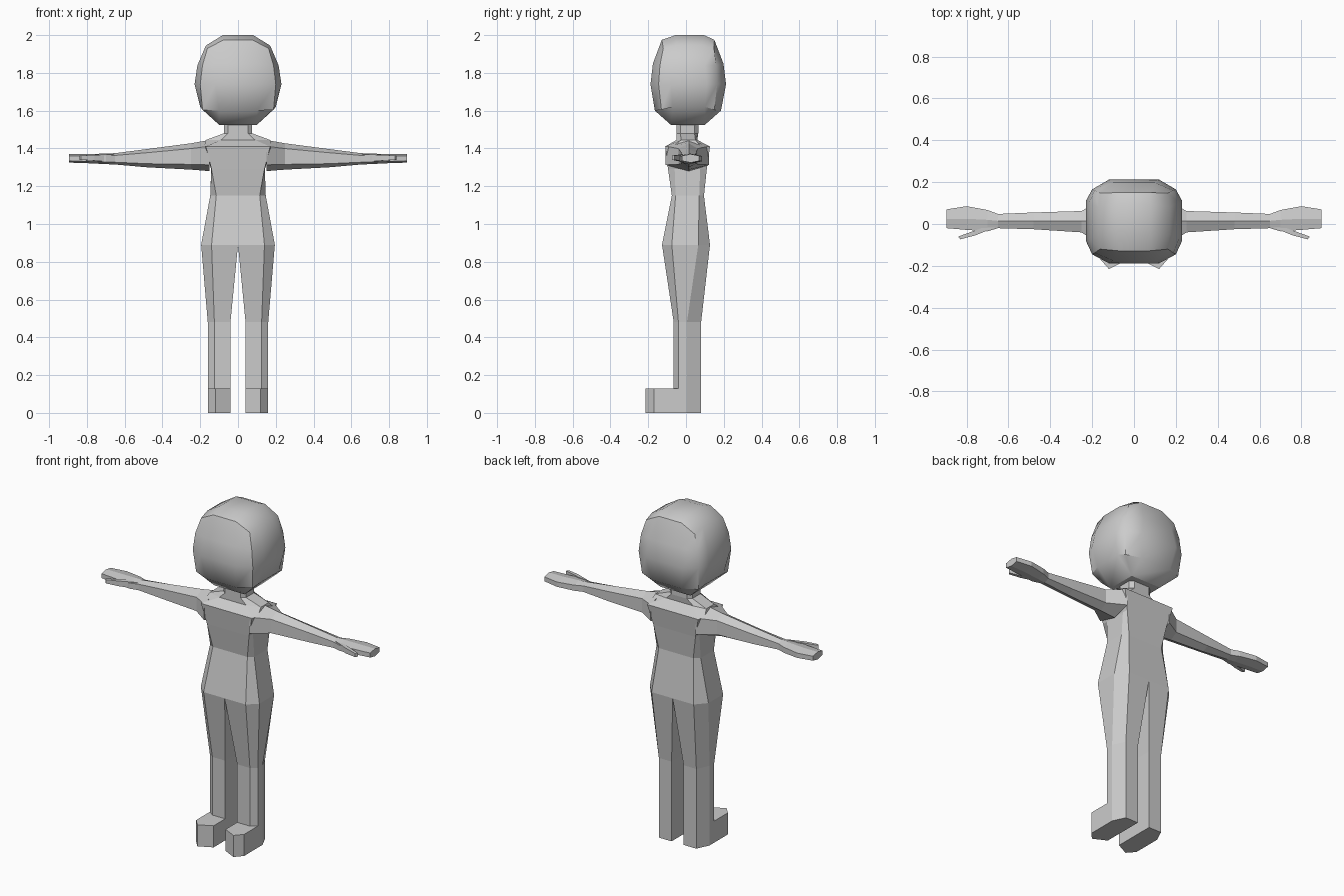
import bpy, bmesh, math

if "Cube" in bpy.data.objects:
    bpy.data.objects.remove(bpy.data.objects["Cube"])

grey = bpy.data.materials.new("plain_grey")
grey.diffuse_color = (0.6, 0.6, 0.6, 1)
grey.use_nodes = True
grey.node_tree.nodes["Principled BSDF"].inputs["Base Color"].default_value = grey.diffuse_color


def finish(name, bm, mirror=False, smooth=None):
    """Turn a bmesh into a named object, mirrored left to right if asked."""
    if mirror:
        copy = bmesh.ops.duplicate(bm, geom=bm.verts[:] + bm.edges[:] + bm.faces[:])["geom"]
        for v in copy:
            if isinstance(v, bmesh.types.BMVert):
                v.co.x *= -1
    bmesh.ops.recalc_face_normals(bm, faces=bm.faces[:])
    me = bpy.data.meshes.new(name)
    bm.to_mesh(me)
    bm.free()
    me.materials.append(grey)
    ob = bpy.data.objects.new(name, me)
    bpy.context.collection.objects.link(ob)
    if smooth:
        bpy.context.view_layer.objects.active = ob
        ob.select_set(True)
        bpy.ops.object.shade_smooth_by_angle(angle=math.radians(smooth))
        ob.select_set(False)
    return ob


def loft(bm, rings, cap_start=True, cap_end=True):
    """Bridge closed rings of equal length."""
    vs = [[bm.verts.new(p) for p in r] for r in rings]
    n = len(vs[0])
    for a, b in zip(vs, vs[1:]):
        for i in range(n):
            j = (i + 1) % n
            bm.faces.new((a[i], a[j], b[j], b[i]))
    if cap_start:
        bm.faces.new(vs[0])
    if cap_end:
        bm.faces.new(vs[-1])
    return vs


# Torso and neck: eight-sided rings (z, front x, side x, front y, side y pair, back y)
def torso_ring(z, fx, sx, yf, sf, sb, yb):
    half = [(fx, yf), (sx, sf), (sx, sb), (fx, yb)]
    return [(x, y, z) for x, y in half] + [(-x, y, z) for x, y in reversed(half)]


bm = bmesh.new()
loft(bm, [torso_ring(*r) for r in (
    (0.89, 0.14, 0.195, -0.127, -0.075, 0.065, 0.127),
    (1.15, 0.115, 0.147, -0.075, -0.055, 0.07, 0.095),
    (1.29, 0.14, 0.142, -0.095, -0.06, 0.075, 0.11),
    (1.41, 0.17, 0.18, -0.11, -0.07, 0.08, 0.127),
    (1.445, 0.09, 0.17, -0.05, -0.025, 0.05, 0.06),
    (1.48, 0.052, 0.075, -0.05, -0.03, 0.045, 0.065),
    (1.55, 0.052, 0.075, -0.05, -0.03, 0.045, 0.065))], cap_start=False)
finish("torso", bm)

# Legs: six-sided, tapering from the hip to the knee, then straight
hip = [(0, -0.127), (0.14, -0.127), (0.195, -0.075), (0.195, 0.065), (0.14, 0.127), (0, 0.127)]
shin = [(0.04, -0.065), (0.125, -0.065), (0.16, -0.04), (0.16, 0.005), (0.125, 0.08), (0.04, 0.08)]
bm = bmesh.new()
loft(bm, [[(x, y, z) for x, y in ring] for ring, z in ((hip, 0.89), (shin, 0.48), (shin, 0))],
     cap_start=False)
finish("legs", bm, mirror=True)

# Feet: blocks with a pointed toe in front of each leg
sole = [(0.04, -0.065), (0.04, -0.175), (0.12, -0.215), (0.16, -0.17), (0.16, -0.04), (0.125, -0.065)]
bm = bmesh.new()
loft(bm, [[(x, y, z) for x, y in sole] for z in (0, 0.13)])
finish("feet", bm, mirror=True)


# Arms and hands: six-sided rings (x, front y, ridge y, back y, bottom z, top z)
def arm_ring(x, yf, ym, yb, zb, zt):
    d = (zt - zb) * 0.2
    return [(x, yf, zb + d), (x, yf, zt - d), (x, ym, zt),
            (x, yb, zt - d), (x, yb, zb + d), (x, ym, zb)]


bm = bmesh.new()
loft(bm, [arm_ring(*r) for r in (
    (0.15, -0.108, 0.015, 0.122, 1.28, 1.445),
    (0.25, -0.04, 0.015, 0.062, 1.288, 1.427),
    (0.48, -0.025, 0.015, 0.055, 1.30, 1.397),
    (0.65, -0.02, 0.015, 0.048, 1.315, 1.375),
    (0.70, -0.035, 0.02, 0.067, 1.317, 1.373),
    (0.80, -0.028, 0.025, 0.085, 1.322, 1.37),
    (0.895, -0.02, 0.025, 0.07, 1.325, 1.37))])
finish("arms", bm, mirror=True)

# Thumbs: small tapered blocks in front of the hands
bm = bmesh.new()
loft(bm, [[(x0, y0, zb), (x0, y0, zt), (x1, y1, zt), (x1, y1, zb)] for x0, y0, x1, y1, zb, zt in (
    (0.66, -0.015, 0.73, -0.02, 1.33, 1.368),
    (0.76, -0.055, 0.77, -0.035, 1.335, 1.366),
    (0.83, -0.073, 0.84, -0.06, 1.34, 1.362))])
finish("thumbs", bm, mirror=True)


# Head: rounded box from twelve-point rings; side, front and corner heights may differ
def head_ring(side, corner, front, back):
    (X, s0, s1, zs), (cx, c0, c1, zc), (fx, yf, zf), (bx, yb, zk) = side, corner, front, back
    right = [(fx, yf, zf), (cx, c0, zc), (X, s0, zs), (X, s1, zs), (cx, c1, zc), (bx, yb, zk)]
    return right + [(-x, y, z) for x, y, z in reversed(right)]


def head_cap(bm, r, inner):
    """Close a twelve-point ring with a three by three grid."""
    a, b, c, d = [bm.verts.new(p) for p in inner]  # front right, back right, back left, front left
    for f in ((r[0], r[1], r[2], a), (a, r[2], r[3], b), (b, r[3], r[4], r[5]),
              (b, r[5], r[6], c), (c, r[6], r[7], r[8]), (c, r[8], r[9], d),
              (d, r[9], r[10], r[11]), (d, r[11], r[0], a), (a, b, c, d)):
        bm.faces.new(f)


bm = bmesh.new()
rings = loft(bm, [
    head_ring((0.2, -0.07, 0.1, 1.62), (0.188, -0.13, 0.15, 1.605), (0.1, -0.165, 1.6), (0.1, 0.185, 1.6)),
    head_ring((0.23, -0.08, 0.11, 1.74), (0.2, -0.145, 0.165, 1.74), (0.12, -0.188, 1.74), (0.12, 0.212, 1.74)),
    head_ring((0.215, -0.07, 0.1, 1.84), (0.188, -0.138, 0.16, 1.84), (0.1, -0.175, 1.85), (0.1, 0.198, 1.85)),
    head_ring((0.17, -0.05, 0.08, 1.945), (0.162, -0.12, 0.148, 1.93), (0.075, -0.128, 1.975), (0.075, 0.15, 1.975)),
], False, False)
for ring, x, y0, y1, z in ((rings[0], 0.1, -0.08, 0.1, 1.525), (rings[-1], 0.08, -0.055, 0.095, 2.0)):
    head_cap(bm, ring, [(x, y0, z), (x, y1, z), (-x, y1, z), (-x, y0, z)])
finish("head", bm, smooth=40)
